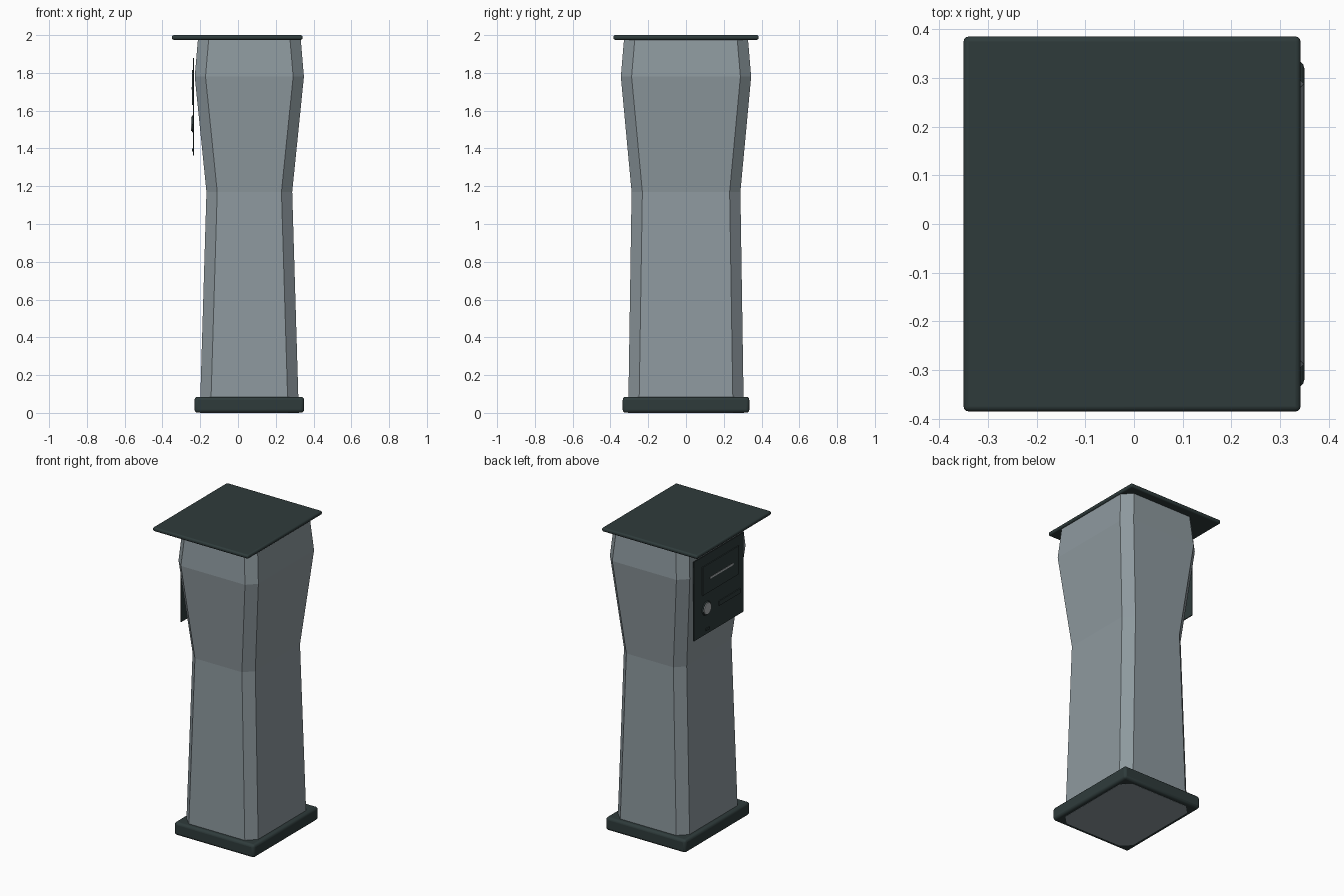
import bpy, bmesh, math
from mathutils import Matrix

cube = bpy.data.objects.get("Cube")
if cube:
    bpy.data.objects.remove(cube, do_unlink=True)


def material(name, rgb):
    m = bpy.data.materials.new(name)
    m.use_nodes = True
    color = (*rgb, 1)
    m.diffuse_color = color
    m.node_tree.nodes["Principled BSDF"].inputs["Base Color"].default_value = color
    return m


GREY = material("blue grey paint", (0.27, 0.32, 0.345))
DARK = material("dark green paint", (0.028, 0.044, 0.044))
METAL = material("bright metal", (0.42, 0.45, 0.46))


def finish(name, bm, mat):
    bmesh.ops.recalc_face_normals(bm, faces=bm.faces)
    mesh = bpy.data.meshes.new(name)
    bm.to_mesh(mesh)
    bm.free()
    mesh.materials.append(mat)
    ob = bpy.data.objects.new(name, mesh)
    bpy.context.collection.objects.link(ob)
    return ob


def box(name, lo, hi, mat, bevel=0, segments=3):
    bm = bmesh.new()
    bmesh.ops.create_cube(bm, size=1)
    for v in bm.verts:
        v.co = [l + (h - l) * (c + 0.5) for l, h, c in zip(lo, hi, v.co)]
    ob = finish(name, bm, mat)
    if bevel:
        mod = ob.modifiers.new("rounded edges", 'BEVEL')
        mod.width = bevel
        mod.segments = segments
        shade(ob)
    return ob


def shade(ob):
    bpy.ops.object.select_all(action='DESELECT')
    ob.select_set(True)
    bpy.context.view_layer.objects.active = ob
    bpy.ops.object.shade_smooth_by_angle(angle=math.radians(35))


def disc(name, x, y, z, radius, depth, mat):
    bm = bmesh.new()
    bmesh.ops.create_cone(bm, cap_ends=True, segments=24, radius1=radius,
                          radius2=radius * 0.92, depth=depth)
    turn = Matrix.Rotation(-math.pi / 2, 4, 'Y')
    bmesh.ops.transform(bm, matrix=Matrix.Translation((x, y, z)) @ turn, verts=bm.verts)
    ob = finish(name, bm, mat)
    shade(ob)
    return ob


# Waisted column: chamfered rectangles (z, half width, half depth) joined in rings
AXIS = 0.06
CHAMFER = 0.057
SECTIONS = [(0, 0.262, 0.306), (1.17, 0.227, 0.288),
            (1.78, 0.289, 0.345), (1.98, 0.272, 0.328)]
bm = bmesh.new()
rings = []
for z, w, d in SECTIONS:
    wi, di = w - CHAMFER, d - CHAMFER
    outline = [(w, -di), (w, di), (wi, d), (-wi, d),
               (-w, di), (-w, -di), (-wi, -d), (wi, -d)]
    rings.append([bm.verts.new((AXIS + x, y, z)) for x, y in outline])
for a, b in zip(rings, rings[1:]):
    for i in range(8):
        j = (i + 1) % 8
        bm.faces.new((a[i], a[j], b[j], b[i]))
bm.faces.new(rings[0])
bm.faces.new(rings[-1])
finish("column", bm, GREY)

# Foot plinth and overhanging roof plate
box("plinth", (-0.23, -0.335, 0.001), (0.35, 0.335, 0.085), DARK, 0.016)
box("roof_plate", (-0.35, -0.385, 1.975), (0.342, 0.385, 2.0), DARK, 0.01)

# Upright access panel on the right side
FACE = -0.238
box("access_panel", (FACE, -0.257, 1.362), (-0.232, 0.257, 1.88), DARK)
box("display_frame", (FACE - 0.006, -0.2, 1.63), (FACE, 0.175, 1.815), DARK)
box("display_slot", (FACE - 0.008, -0.14, 1.713), (FACE - 0.005, 0.1, 1.725), METAL)
box("card_slot", (FACE - 0.006, -0.215, 1.5), (FACE, 0.005, 1.53), DARK)
box("lower_catch", (FACE - 0.005, 0.1, 1.385), (FACE, 0.14, 1.4), DARK)

# Round lock
disc("lock_ring", FACE - 0.003, 0.128, 1.53, 0.046, 0.006, DARK)
disc("lock_barrel", FACE - 0.005, 0.128, 1.53, 0.04, 0.012, METAL)
